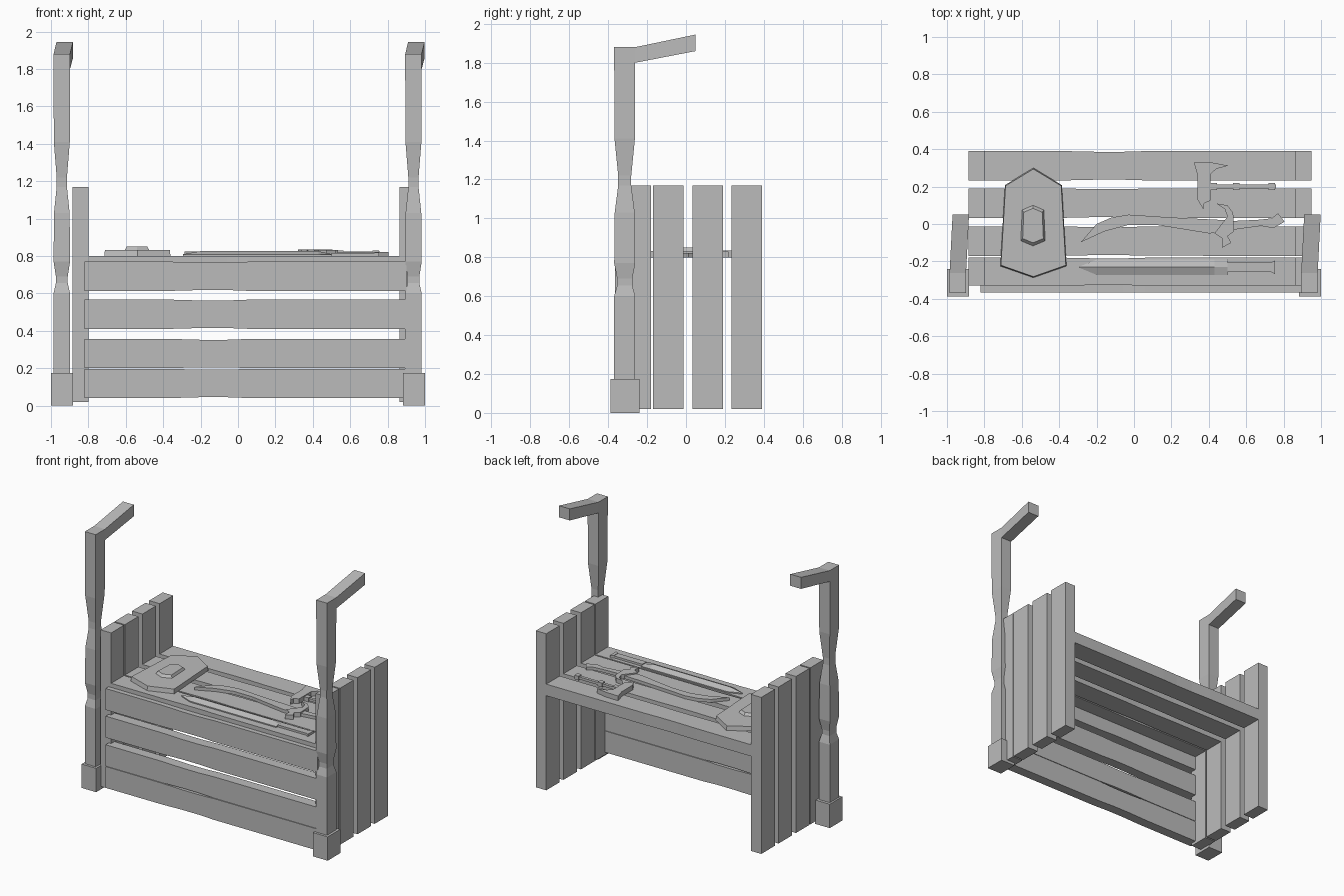
import bpy
import bmesh

if "Cube" in bpy.data.objects:
    bpy.data.objects.remove(bpy.data.objects["Cube"])

grey = bpy.data.materials.new("plain grey")
grey.use_nodes = True
grey.diffuse_color = (0.5, 0.5, 0.5, 1)
grey.node_tree.nodes["Principled BSDF"].inputs["Base Color"].default_value = (0.5, 0.5, 0.5, 1)


def loft(name, rings):
    """Skin a list of equal-length point rings and cap both ends."""
    bm = bmesh.new()
    loops = [[bm.verts.new(p) for p in ring] for ring in rings]
    n = len(loops[0])
    for a, b in zip(loops, loops[1:]):
        for i in range(n):
            j = (i + 1) % n
            bm.faces.new((a[i], a[j], b[j], b[i]))
    bm.faces.new(loops[0])
    bm.faces.new(loops[-1])
    bmesh.ops.recalc_face_normals(bm, faces=bm.faces)
    mesh = bpy.data.meshes.new(name)
    bm.to_mesh(mesh)
    bm.free()
    mesh.materials.append(grey)
    obj = bpy.data.objects.new(name, mesh)
    bpy.context.collection.objects.link(obj)
    return obj


def rect(x0, x1, y0, y1, z):
    return [(x0, y0, z), (x1, y0, z), (x1, y1, z), (x0, y1, z)]


def box(name, x0, x1, y0, y1, z0, z1):
    return loft(name, [rect(x0, x1, y0, y1, z0), rect(x0, x1, y0, y1, z1)])


def slab(name, outline, z0, z1, top_scale=1.0):
    """Flat outline extruded upward, with an optional narrower top."""
    cx = sum(p[0] for p in outline) / len(outline)
    cy = sum(p[1] for p in outline) / len(outline)
    top = [(cx + (x - cx) * top_scale, cy + (y - cy) * top_scale, z1) for x, y in outline]
    return loft(name, [[(x, y, z0) for x, y in outline], top])


def long_board(name, x0, x1, y0, y1, z0, z1, dy, dz):
    """Board along x, worn slightly thinner near the middle."""
    rings = []
    for x, w in ((x0, 0), (-0.36, 0.1), (-0.2, 1), (-0.06, 1), (0.06, 0.1), (x1, 0)):
        a, b, c, d = y0 + dy * w, y1 - dy * w, z0 + dz * w, z1 - dz * w
        rings.append([(x, a, c), (x, b, c), (x, b, d), (x, a, d)])
    return loft(name, rings)


# Upright end boards and shelf boards share the same four rows
rows = ((-0.33, -0.18), (-0.17, -0.013), (0.033, 0.19), (0.233, 0.39))
for i, (y0, y1) in enumerate(rows, 1):
    box(f"right_end_board_{i}", -0.885, -0.8, y0, y1, 0.02, 1.17)
    box(f"left_end_board_{i}", 0.863, 0.948, y0, y1, 0.02, 1.17)
    long_board(f"shelf_board_{i}", -0.81, 0.87, y0, y1, 0.715, 0.8, 0.004, 0)

# Front boards
for i, z in enumerate((0.04, 0.2, 0.41, 0.613), 1):
    long_board(f"front_board_{i}", -0.82, 0.9, -0.365, -0.29, z, z + 0.157, 0, 0.005)

# Carved posts with bases and lantern arms
profile = ((0.1, 1), (0.6, 1), (0.655, 0.72), (0.69, 0.72), (0.77, 1), (1.03, 0.95),
           (1.17, 0.62), (1.22, 0.62), (1.41, 0.97), (1.8, 1), (1.88, 1))
for side, cx in (("right", -0.942), ("left", 0.938)):
    base_x = 0.941 if cx > 0 else -0.941
    box(f"{side}_post_base", base_x - 0.059, base_x + 0.059, -0.387, -0.24, 0, 0.175)
    loft(f"{side}_post", [rect(cx - 0.044 * s, cx + 0.044 * s, -0.315 - 0.054 * s,
                               -0.315 + 0.054 * s, z) for z, s in profile])
    arm = []
    for y, x, z0, z1 in ((-0.261, cx, 1.8, 1.88), (0.05, cx + 0.016, 1.86, 1.945)):
        arm.append([(x - 0.044, y, z0), (x + 0.044, y, z0), (x + 0.044, y, z1), (x - 0.044, y, z1)])
    loft(f"{side}_arm", arm)


# Shield with a raised boss
def hexagon(cx, w_top, w_low, y_top, y_up, y_low, y_bot):
    return [(cx, y_top), (cx + w_top, y_up), (cx + w_low, y_low),
            (cx, y_bot), (cx - w_low, y_low), (cx - w_top, y_up)]


slab("shield", hexagon(-0.538, 0.152, 0.177, 0.3, 0.208, -0.225, -0.287), 0.8, 0.832, 0.98)
slab("shield_boss", hexagon(-0.54, 0.058, 0.065, 0.1, 0.075, -0.09, -0.117), 0.832, 0.85, 0.85)

# Straight sword: ridged blade, grip and pommel
ridge = -0.231
loft("sword_blade", [[(x, ridge - w, 0.8), (x, ridge - w, 0.808), (x, ridge, 0.808 + h),
                      (x, ridge + w, 0.808), (x, ridge + w, 0.8)]
                     for x, w, h in ((-0.295, 0.002, 0.001), (-0.2, 0.041, 0.018),
                                     (0.43, 0.041, 0.018), (0.5, 0.041, 0.002))])
box("sword_grip", 0.5, 0.735, -0.256, -0.207, 0.8, 0.815)
slab("sword_pommel", [(0.73, -0.256), (0.755, -0.268), (0.755, -0.194), (0.73, -0.207)], 0.8, 0.818)

# Curved sabre: blade, guard and grip
slab("sabre_blade", [(-0.285, -0.098), (-0.16, -0.04), (-0.03, -0.005), (0.12, -0.005),
                     (0.4, -0.05), (0.5, -0.045), (0.5, 0.02), (0.2, 0.035), (-0.03, 0.05),
                     (-0.12, 0.035), (-0.2, 0)], 0.8, 0.823)
slab("sabre_guard", [(0.47, -0.128), (0.52, -0.1), (0.5, -0.065), (0.535, -0.04), (0.53, 0.06),
                     (0.5, 0.1), (0.44, 0.11), (0.485, 0.08), (0.5, 0.04), (0.43, -0.05),
                     (0.47, -0.075)], 0.8, 0.832)
slab("sabre_grip", [(0.5, -0.035), (0.68, -0.01), (0.745, -0.022), (0.805, 0.012), (0.77, 0.058),
                    (0.735, 0.03), (0.66, 0.022), (0.5, 0.015)], 0.8, 0.822)

# Axe: head, handle and collars
slab("axe_head", [(0.32, 0.33), (0.34, 0.26), (0.34, 0.13), (0.37, 0.08), (0.375, 0.11),
                  (0.408, 0.125), (0.408, 0.265), (0.44, 0.295), (0.505, 0.312), (0.42, 0.328)],
     0.8, 0.835)
box("axe_handle", 0.4, 0.76, 0.189, 0.211, 0.805, 0.823)
for i, x in enumerate((0.41, 0.53, 0.72), 1):
    box(f"axe_collar_{i}", x, x + 0.035, 0.182, 0.218, 0.8, 0.83)
